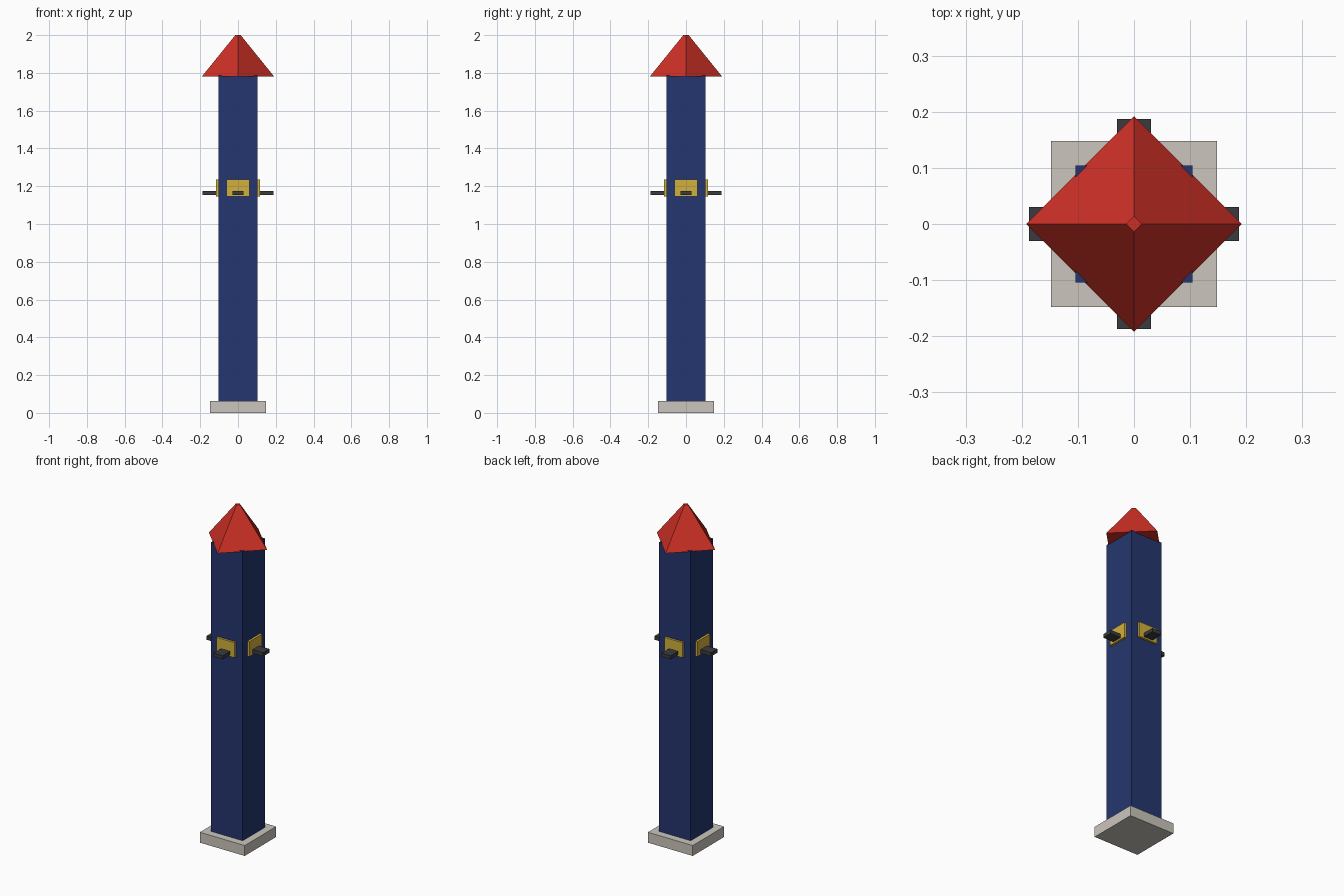
import bpy, math

if "Cube" in bpy.data.objects:
    bpy.data.objects.remove(bpy.data.objects["Cube"])

def material(name, rgb):
    # convert display colour (0-255) to linear
    lin = [(c / 255 / 12.92) if c / 255 <= 0.04045 else ((c / 255 + 0.055) / 1.055) ** 2.4 for c in rgb]
    m = bpy.data.materials.new(name)
    m.diffuse_color = (*lin, 1)
    m.use_nodes = True
    m.node_tree.nodes["Principled BSDF"].inputs["Base Color"].default_value = m.diffuse_color
    return m

blue = material("dark_blue", (36, 54, 110))
stone = material("pale_stone", (203, 198, 189))
red = material("roof_red", (206, 48, 38))
yellow = material("plate_yellow", (210, 176, 62))
dark = material("charcoal", (58, 58, 64))

def box(name, lo, hi, mat, angle=0):
    bpy.ops.mesh.primitive_cube_add(size=1)
    o = bpy.context.object
    o.name = name
    for v in o.data.vertices:
        v.co = [a + (c + 0.5) * (b - a) for a, b, c in zip(lo, hi, v.co)]
    o.rotation_euler.z = angle
    o.data.materials.append(mat)
    return o

# Plinth and square shaft
box("plinth", (-0.148, -0.148, 0), (0.148, 0.148, 0.062), stone)
box("shaft", (-0.104, -0.104, 0.001), (0.104, 0.104, 1.785), blue)

# Pyramid roof turned 45 degrees to the shaft, with a small flat tip
bpy.ops.mesh.primitive_cone_add(vertices=4, radius1=0.192, radius2=0.014,
                                depth=0.22, location=(0, 0, 1.89))
roof = bpy.context.object
roof.name = "roof"
roof.data.materials.append(red)

# Yellow plate and projecting perch on each face
for i, side in enumerate(("front", "right", "back", "left")):
    a = i * math.pi / 2
    box(side + "_plate", (-0.06, -0.117, 1.145), (0.06, -0.1, 1.235), yellow, a)
    box(side + "_perch", (-0.03, -0.187, 1.154), (0.03, -0.1, 1.176), dark, a)
